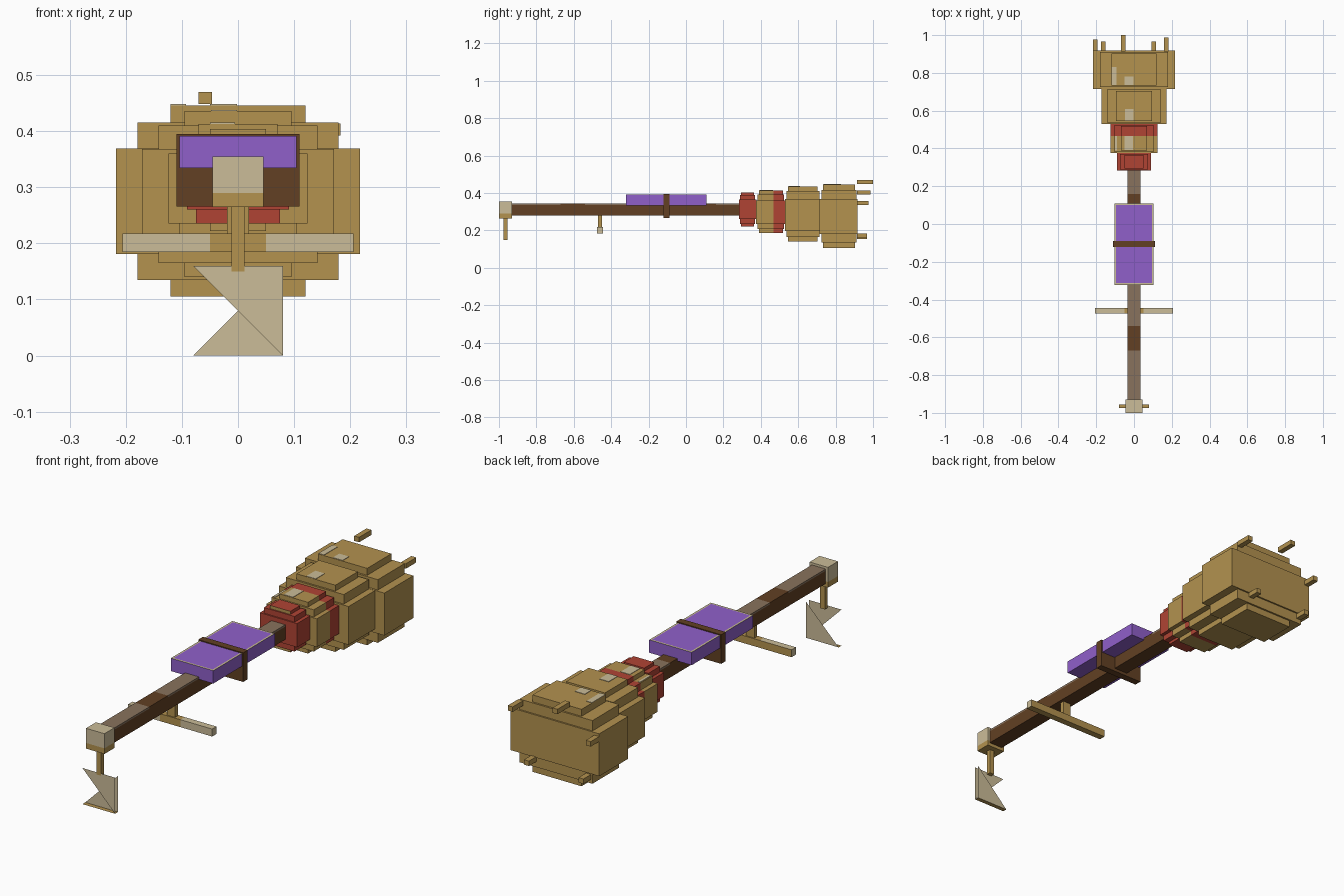
import bpy, bmesh
from mathutils import Vector

if "Cube" in bpy.data.objects:
    bpy.data.objects.remove(bpy.data.objects["Cube"])


def material(name, *srgb):
    lin = [((c / 255 + 0.055) / 1.055) ** 2.4 for c in srgb] + [1]
    m = bpy.data.materials.new(name)
    m.use_nodes = True
    m.diffuse_color = lin
    bsdf = next(n for n in m.node_tree.nodes if n.type == 'BSDF_PRINCIPLED')
    bsdf.inputs["Base Color"].default_value = lin
    return m


straw = material("straw", 179, 146, 79)
pale = material("pale tan", 203, 188, 152)
brown = material("dark brown", 98, 64, 35)
worn = material("worn brown", 136, 114, 93)
purple = material("purple", 144, 96, 202)
red = material("red", 176, 68, 52)


def finish(name, bm, mats):
    me = bpy.data.meshes.new(name)
    bm.to_mesh(me)
    bm.free()
    for m in mats:
        me.materials.append(m)
    ob = bpy.data.objects.new(name, me)
    bpy.context.collection.objects.link(ob)
    return ob


def box(name, x, y, z, mats, cuts=(), rule=None, inset=0):
    """Box from three (min, max) spans; cuts are (axis, value) loops; rule picks a material."""
    bm = bmesh.new()
    bmesh.ops.create_cube(bm, size=1)
    spans = (x, y, z)
    for v in bm.verts:
        v.co = Vector([(a + b) / 2 + c * (b - a) for c, (a, b) in zip(v.co, spans)])
    for axis, value in cuts:
        normal = Vector((0, 0, 0))
        normal[axis] = 1
        bmesh.ops.bisect_plane(bm, geom=bm.verts[:] + bm.edges[:] + bm.faces[:],
                               plane_co=normal * value, plane_no=normal)
    bm.normal_update()
    if inset:
        top = [f for f in bm.faces if f.normal.z > 0.9]
        bmesh.ops.inset_region(bm, faces=top, thickness=inset)
    bm.normal_update()
    if rule:
        for f in bm.faces:
            f.material_index = int(rule(f.calc_center_median(), f.normal))
    return finish(name, bm, mats)


def sym(w):
    return (-w, w)


# Handle with worn stretches along its upper edge
box("handle", sym(.034), (-.94, .35), (.28, .345), [brown, worn],
    [(1, -.67), (1, -.54), (1, .11), (1, .16), (2, .337)],
    lambda c, n: c.z > .337 and (c.y < -.67 or -.54 < c.y < .11 or c.y > .16))

# Front cap, pale above and straw below
box("front_cap", sym(.045), (-1, -.93), (.265, .355), [pale, straw],
    [(2, .29)], lambda c, n: c.z < .29)
box("hanger_post", sym(.012), (-.975, -.955), (.15, .266), [straw])


# Hanging pennant: two opposed triangular sheets over a thin base
def sheet(name, points, mat):
    bm = bmesh.new()
    bm.faces.new([bm.verts.new(p) for p in points])
    finish(name, bm, [mat])


s, h, front, back = .08, .16, -.975, -.955
sheet("pennant_front", [(-s, front, h), (s, front, 0), (s, front, h)], pale)
sheet("pennant_back", [(-s, back, 0), (s, back, 0), (s, back, h)], pale)
sheet("pennant_base", [(-s, front, 0), (-s, back, 0), (s, back, 0), (s, front, 0)], straw)

# Foot rest
box("foot_post", sym(.02), (-.47, -.45), (.2, .281), [straw])
box("foot_bar", sym(.206), (-.475, -.445), (.185, .218), [straw, pale],
    [(0, -.05), (0, .05)],
    lambda c, n: abs(c.x) > .05 and (n.y < -.5 or n.z > .5 or abs(n.x) > .5))

# Seat cushion with pale piping on top, and its strap
box("seat_cushion", sym(.104), (-.322, .109), (.334, .391), [purple, pale], inset=.012,
    rule=lambda c, n: n.z > .5 and (abs(c.x) > .09 or abs(c.y + .107) > .2))
box("seat_strap", sym(.11), (-.121, -.089), (.266, .395), [brown])

# Straw bundle: every stage is three nested boxes (half width, y span, z span)
box("collar_outer", sym(.091), (.283, .376), (.26, .365), [red])
box("collar_middle", sym(.075), (.289, .37), (.235, .39), [red])
box("collar_inner", sym(.05), (.295, .364), (.222, .404), [red, straw],
    rule=lambda c, n: n.y < -.5)

stages = {
    "lower_bundle": (
        (.124, (.375, .532), (.235, .36)),
        (.104, (.382, .525), (.207, .392)),
        (.07, (.39, .518), (.186, .413))),
    "middle_bundle": (
        (.171, (.53, .722), (.198, .368)),
        (.142, (.538, .713), (.165, .41)),
        (.095, (.546, .704), (.14, .436))),
    "rear_bundle": (
        (.217, (.715, .918), (.181, .369)),
        (.179, (.724, .911), (.135, .415)),
        (.12, (.733, .903), (.105, .446))),
}
for stage, layers in stages.items():
    for part, (w, y, z) in zip(("outer", "middle", "inner"), layers):
        if stage == "lower_bundle":
            # Red binding round the back of the first stage
            box(f"{stage}_{part}", sym(w), y, z, [straw, red],
                [(1, .467)], lambda c, n: c.y > .467)
        else:
            box(f"{stage}_{part}", sym(w), y, z, [straw])

# Pale flecks on the bundle tops
flecks = [(-.12, -.093, .735, .83, .446), (-.05, -.002, .735, .78, .446),
          (-.048, -.002, .547, .61, .436), (-.05, -.005, .392, .465, .413),
          (-.1, -.09, .39, .466, .392)]
for i, (x0, x1, y0, y1, z) in enumerate(flecks):
    box(f"pale_fleck_{i + 1}", (x0, x1), (y0, y1), (z - .002, z + .002), [pale])

# Loose straw ends behind the bundle (x, z, tip y)
ends = [(-.205, .346, .977), (-.162, .165, .967), (-.058, .459, 1),
        (.105, .173, .967), (.171, .403, .987)]
for i, (x, z, tip) in enumerate(ends):
    box(f"straw_end_{i + 1}", (x - .012, x + .012), (.914, tip), (z - .011, z + .011), [straw])
